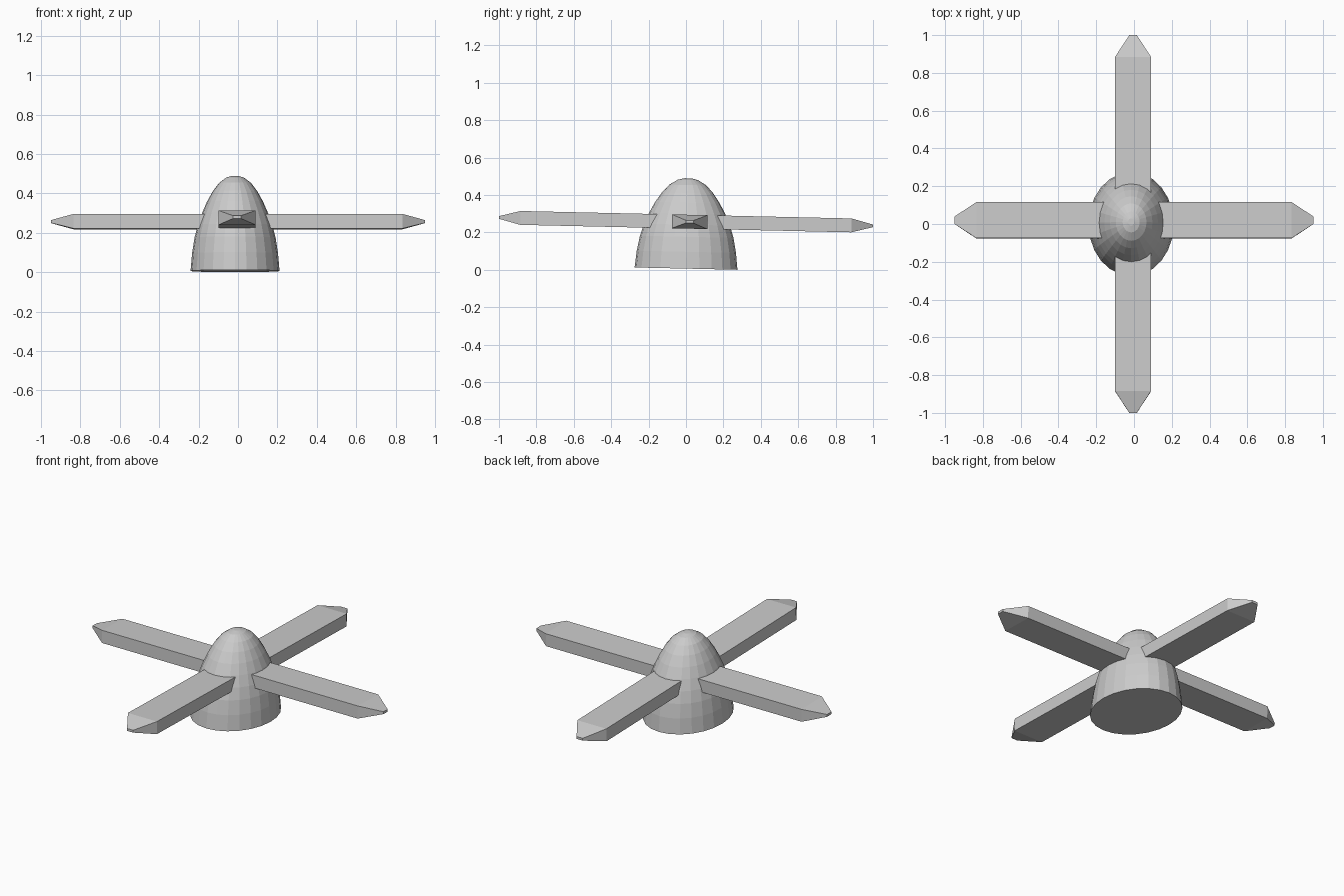
import bpy, bmesh, math
from mathutils import Matrix

if "Cube" in bpy.data.objects:
    bpy.data.objects.remove(bpy.data.objects["Cube"])

# whole model leans very slightly about x
TILT = Matrix.Translation((0, 0, 0.0065)) @ Matrix.Rotation(-0.0225, 4, 'X')


def make_object(name, bm):
    bmesh.ops.recalc_face_normals(bm, faces=bm.faces)
    mesh = bpy.data.meshes.new(name)
    bm.to_mesh(mesh)
    bm.free()
    obj = bpy.data.objects.new(name, mesh)
    bpy.context.collection.objects.link(obj)
    obj.matrix_world = TILT
    return obj


def loft(bm, rings, cap_start=True, cap_end=True):
    loops = [[bm.verts.new(p) for p in ring] for ring in rings]
    n = len(loops[0])
    for a, b in zip(loops, loops[1:]):
        for i in range(n):
            j = (i + 1) % n
            bm.faces.new((a[i], a[j], b[j], b[i]))
    if cap_start:
        bm.faces.new(loops[0][::-1])
    if cap_end:
        bm.faces.new(loops[-1])


# Hub: elliptical bullet-shaped dome (scale, height)
PROFILE = [(1, 0), (0.965, 0.09), (0.91, 0.17), (0.835, 0.235), (0.74, 0.295),
           (0.63, 0.352), (0.50, 0.405), (0.36, 0.447), (0.20, 0.474), (0.07, 0.483)]
SIDES = 24
bm = bmesh.new()
loft(bm, [[(-0.015 + 0.226 * s * math.cos(2 * math.pi * i / SIDES),
            0.275 * s * math.sin(2 * math.pi * i / SIDES), z)
           for i in range(SIDES)] for s, z in PROFILE])
make_object("hub", bm)


# Blades: flat bars with tapered tips, built along +x then turned
def blade(name, angle, length, offset):
    sections = [(0.10, 0.095, 0.037), (length - 0.115, 0.095, 0.037), (length, 0.02, 0.007)]
    bm = bmesh.new()
    loft(bm, [[(x, -w, -t), (x, w, -t), (x, w, t), (x, -w, t)] for x, w, t in sections])
    bm.transform(Matrix.Translation(offset) @ Matrix.Rotation(angle, 4, 'Z'))
    make_object(name, bm)


for k, name in enumerate(["right_blade", "back_blade", "left_blade", "front_blade"]):
    if k % 2 == 0:
        blade(name, k * math.pi / 2, 0.95, (0, 0.014, 0.251))
    else:
        blade(name, k * math.pi / 2, 1.0, (-0.005, -0.006, 0.251))
